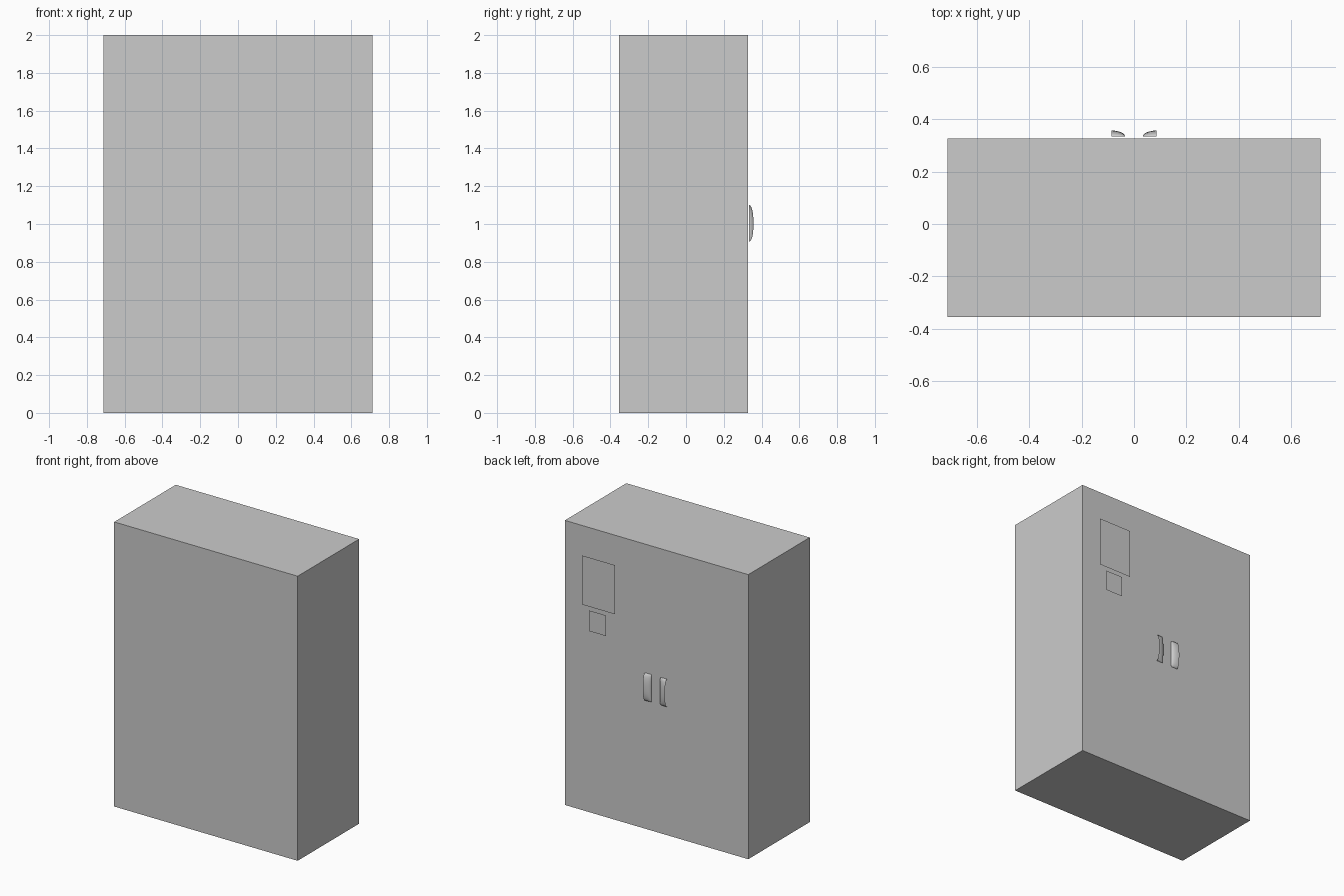
import bpy, bmesh, math

if "Cube" in bpy.data.objects:
    bpy.data.objects.remove(bpy.data.objects["Cube"])

BACK = 0.327  # door face, on the +y side


def finish(name, bm):
    bmesh.ops.recalc_face_normals(bm, faces=bm.faces)
    mesh = bpy.data.meshes.new(name)
    bm.to_mesh(mesh)
    bm.free()
    obj = bpy.data.objects.new(name, mesh)
    bpy.context.collection.objects.link(obj)
    return obj


def box(name, x0, x1, y0, y1, z0, z1):
    bm = bmesh.new()
    bmesh.ops.create_cube(bm, size=1)
    for v in bm.verts:
        v.co.x = x0 + (v.co.x + 0.5) * (x1 - x0)
        v.co.y = y0 + (v.co.y + 0.5) * (y1 - y0)
        v.co.z = z0 + (v.co.z + 0.5) * (z1 - z0)
    return finish(name, bm)


def sheet(name, x0, x1, z0, z1, y):
    # single flat panel facing +y
    bm = bmesh.new()
    bm.faces.new([bm.verts.new(p) for p in
                  ((x0, y, z0), (x0, y, z1), (x1, y, z1), (x1, y, z0))])
    return finish(name, bm)


def cup_handle(name, side):
    # quarter-round shell, flush near the centre line and open on the outer side
    nu, nv, zc, half = 8, 16, 1.003, 0.097
    bm = bmesh.new()
    rows = []
    for i in range(nu + 1):
        a = math.pi / 2 * i / nu
        row = []
        for j in range(nv + 1):
            t = -math.cos(math.pi * j / nv)
            x = 0.034 + 0.052 * (1 - math.cos(a))
            rise = 0.023 * math.sin(a) * math.sqrt(max(0, 1 - abs(t) ** 2.5))
            row.append(bm.verts.new((side * x, 0.334 + rise, zc + half * t)))
        rows.append(row)
    for i in range(nu):
        for j in range(nv):
            q = [rows[i][j], rows[i + 1][j], rows[i + 1][j + 1], rows[i][j + 1]]
            bm.faces.new(q if side > 0 else q[::-1])
    bmesh.ops.remove_doubles(bm, verts=bm.verts, dist=1e-5)
    obj = finish(name, bm)
    bpy.ops.object.select_all(action='DESELECT')
    obj.select_set(True)
    bpy.context.view_layer.objects.active = obj
    bpy.ops.object.shade_smooth_by_angle(angle=math.radians(40))
    return obj


# Cabinet body
box("cabinet_body", -0.713, 0.713, -0.356, BACK, 0, 2)

# Flat panels on the doors
sheet("upper_notice", 0.318, 0.571, 1.45, 1.795, 0.337)
sheet("small_notice", 0.385, 0.517, 1.278, 1.423, 0.337)
sheet("side_notice", -0.545, -0.293, 1.155, 1.50, 0.330)

# Pair of mirrored cup handles
for side, label in ((-1, "left"), (1, "right")):
    cup_handle(label + "_door_handle", side)
